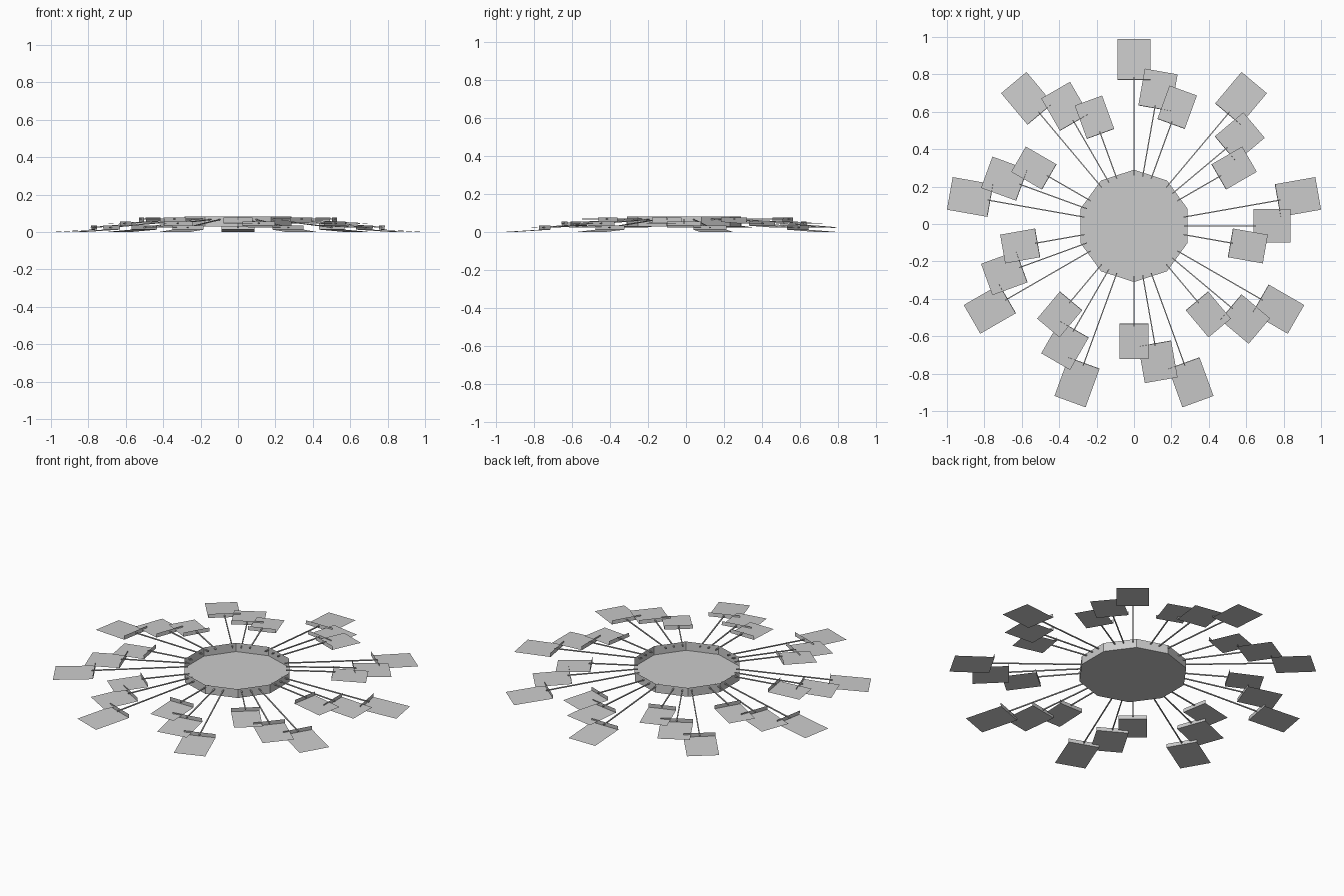
import bpy
from math import cos, sin, radians, pi
from mathutils import Vector

if "Cube" in bpy.data.objects:
    bpy.data.objects.remove(bpy.data.objects["Cube"])

CY = -0.01  # hub centre in y


def make(name, verts, faces):
    mesh = bpy.data.meshes.new(name)
    mesh.from_pydata(verts, [], faces)
    mesh.update()
    obj = bpy.data.objects.new(name, mesh)
    bpy.context.collection.objects.link(obj)
    return obj


def polar(angle, r, side, z):
    # point at radius r along a spoke direction, shifted sideways
    c, s = cos(angle), sin(angle)
    return Vector((r * c - side * s, CY + r * s + side * c, z))


# Hub: ten-sided shallow tray, open on top
N, R, Z0, Z1 = 10, 0.30, 0.03, 0.083
ring = [pi / 2 + 2 * pi * i / N for i in range(N)]
verts = [polar(a, R, 0, z) for z in (Z0, Z1) for a in ring]
faces = [tuple(range(N))]
faces += [(i, (i + 1) % N, N + (i + 1) % N, N + i) for i in range(N)]
make("hub_tray", verts, faces)


# Panel: sloping sheet with an upright lip on its inner edge
def panel(name, angle, r, length, width, z_in, z_out, lip):
    a, b, w = r - length / 2, r + length / 2, width / 2
    v = [polar(angle, a, -w, z_in), polar(angle, b, -w, z_out),
         polar(angle, b, w, z_out), polar(angle, a, w, z_in),
         polar(angle, a + 0.002, -w, z_in + lip), polar(angle, a + 0.002, w, z_in + lip)]
    make(name, v, [(0, 1, 2, 3), (0, 3, 5, 4)])


# Spoke: thin square rod from inside the hub wall to the lip
def spoke(name, angle, r0, z0, r1, z1, t=0.003):
    v = [polar(angle, r, s * t, z + h * t)
         for r, z in ((r0, z0), (r1, z1))
         for s, h in ((-1, -1), (1, -1), (1, 1), (-1, 1))]
    f = [(i, (i + 1) % 4, 4 + (i + 1) % 4, 4 + i) for i in range(4)]
    make(name, v, f + [(3, 2, 1, 0), (4, 5, 6, 7)])


# Tiers: name, radius, length, width, inner z, outer z, spoke end z
tiers = [
    ("long", 0.890, 0.22, 0.177, 0.013, 0.0, 0.024),
    ("middle", 0.738, 0.20, 0.178, 0.034, 0.024, 0.046),
    ("short", 0.618, 0.19, 0.156, 0.054, 0.046, 0.070),
]
odd_radius = {70: 0.675, -40: 0.775}  # two panels sit further out

# Nine groups of three arms, ten degrees apart
for g in range(9):
    for k, (tier, r, length, width, zi, zo, zs) in enumerate(tiers):
        deg = 90 - 40 * g - 10 * k
        r = odd_radius.get(deg, r)
        ang = radians(deg)
        panel(f"{tier}_panel_{g}", ang, r, length, width, zi, zo, 0.023)
        spoke(f"{tier}_spoke_{g}", ang, 0.268, 0.068, r - length / 2 + 0.015, zs)
